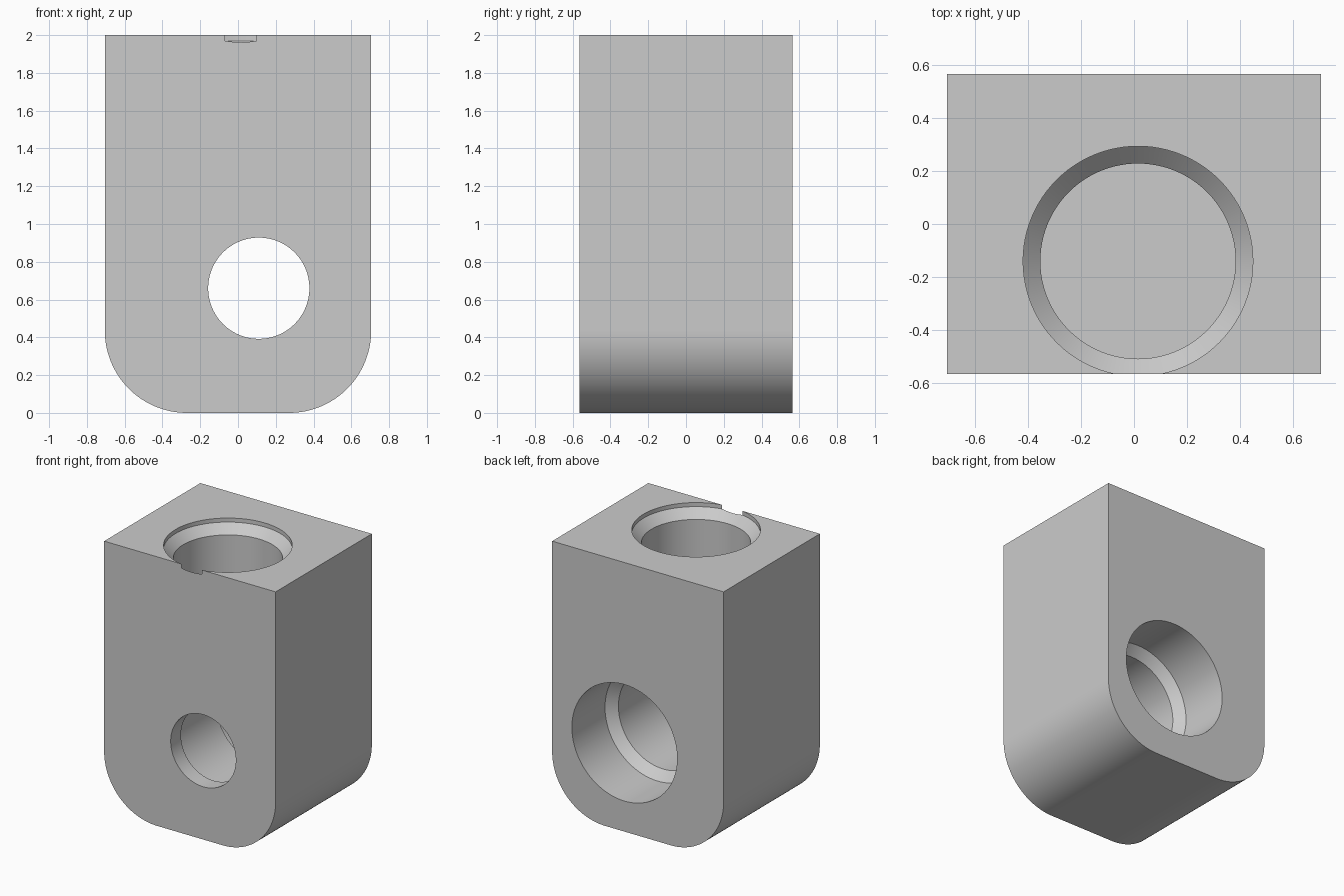
import bpy, bmesh, math
from mathutils import Matrix

cube = bpy.data.objects.get("Cube")
if cube:
    bpy.data.objects.remove(cube, do_unlink=True)

HALF_W, HALF_D, HEIGHT, CORNER = 0.705, 0.565, 2.0, 0.435

grey = bpy.data.materials.new("plain_grey")
grey.use_nodes = True
grey.diffuse_color = (0.6, 0.6, 0.6, 1)
grey.node_tree.nodes["Principled BSDF"].inputs["Base Color"].default_value = (0.6, 0.6, 0.6, 1)


def make_object(name, bm):
    bmesh.ops.recalc_face_normals(bm, faces=bm.faces)
    mesh = bpy.data.meshes.new(name)
    bm.to_mesh(mesh)
    bm.free()
    mesh.materials.append(grey)
    obj = bpy.data.objects.new(name, mesh)
    bpy.context.collection.objects.link(obj)
    return obj


def bore_cutter(name, profile, matrix, sides=96):
    """Closed turned solid from (radius, depth) pairs, running along local z."""
    bm = bmesh.new()
    rings = []
    for radius, depth in profile:
        ring = []
        for i in range(sides):
            a = math.tau * i / sides
            ring.append(bm.verts.new((radius * math.cos(a), radius * math.sin(a), depth)))
        rings.append(ring)
    for low, high in zip(rings, rings[1:]):
        for i in range(sides):
            j = (i + 1) % sides
            bm.faces.new((low[i], low[j], high[j], high[i]))
    bm.faces.new(rings[0])
    bm.faces.new(rings[-1])
    bm.transform(matrix)
    obj = make_object(name, bm)
    obj.hide_render = True
    return obj


# Block with rounded lower corners, extruded front to back
bm = bmesh.new()
outline = [(-HALF_W, HEIGHT)]
for side, start in ((-1, math.pi), (1, 1.5 * math.pi)):
    for i in range(33):
        a = start + math.pi / 2 * i / 32
        outline.append((side * (HALF_W - CORNER) + CORNER * math.cos(a),
                        CORNER + CORNER * math.sin(a)))
outline.append((HALF_W, HEIGHT))
front = bm.faces.new([bm.verts.new((x, -HALF_D, z)) for x, z in outline])
grown = bmesh.ops.extrude_face_region(bm, geom=[front])
moved = [v for v in grown["geom"] if isinstance(v, bmesh.types.BMVert)]
bmesh.ops.translate(bm, verts=moved, vec=(0, 2 * HALF_D, 0))
block = make_object("bored_block", bm)

# Blind bore in the top, with a shallow recess and a conical seat
top_bore = bore_cutter(
    "top_bore_cutter",
    [(0.368, 1.35), (0.368, 1.905), (0.433, 1.97), (0.433, 2.1)],
    Matrix.Translation((0.015, -0.14, 0)))

# Stepped through bore, narrow at the front and wide at the back
through_bore = bore_cutter(
    "through_bore_cutter",
    [(0.268, -0.7), (0.268, -0.445), (0.368, -0.445),
     (0.368, 0.111), (0.433, 0.176), (0.433, 0.7)],
    Matrix.Translation((0.11, 0, 0.66)) @ Matrix.Rotation(-math.pi / 2, 4, "X"))

# Cut the bores, then drop the cutters
bpy.ops.object.select_all(action="DESELECT")
block.select_set(True)
bpy.context.view_layer.objects.active = block
for cutter in (top_bore, through_bore):
    mod = block.modifiers.new(cutter.name, "BOOLEAN")
    mod.operation = "DIFFERENCE"
    mod.solver = "EXACT"
    mod.object = cutter
    bpy.ops.object.modifier_apply(modifier=mod.name)
    bpy.data.objects.remove(cutter, do_unlink=True)

bpy.ops.object.shade_smooth_by_angle(angle=math.radians(30))
